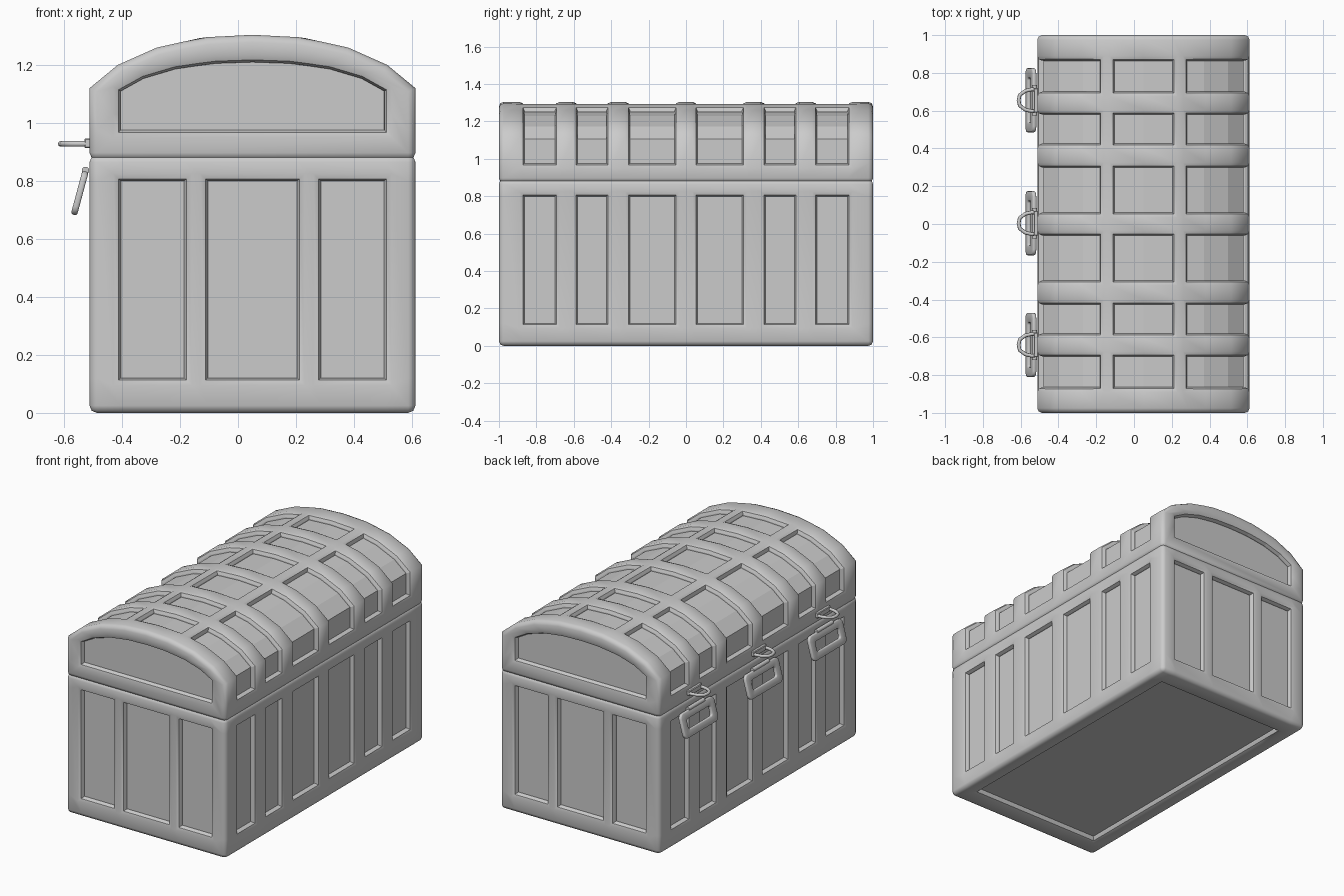
import bpy, bmesh, math
from mathutils import Vector, Matrix

if "Cube" in bpy.data.objects:
    bpy.data.objects.remove(bpy.data.objects["Cube"])

CX = 0.05          # chest centre in x (locks stick out on -x)
HX, HY = 0.562, 1.0
XL = [-0.455, -0.235, -0.155, 0.155, 0.235, 0.455]
YL = [-0.865, -0.70, -0.58, -0.425, -0.30, -0.06, 0.06, 0.30, 0.425, 0.58, 0.70, 0.865]


def in_panel(v, lines):
    """True when v lies in an even gap (0-1, 2-3, ...) between the lines."""
    return any(lines[i] < v < lines[i + 1] for i in range(0, len(lines), 2))


def add_object(bm, name, loc=(0, 0, 0)):
    me = bpy.data.meshes.new(name)
    bm.to_mesh(me)
    bm.free()
    ob = bpy.data.objects.new(name, me)
    ob.location = loc
    bpy.context.collection.objects.link(ob)
    return ob


def sharpen(bm, angle=1.0):
    for e in bm.edges:
        e.smooth = e.calc_face_angle(0) < angle


def sink_and_round(bm, panels, depth, width):
    """Push the panels in, then round every convex rim and corner."""
    for f in bm.faces:
        f.smooth = True
    for f in panels:
        f.smooth = False
    bmesh.ops.inset_region(bm, faces=panels, thickness=0.0008, depth=-depth,
                           use_even_offset=True, use_boundary=True)
    bm.normal_update()
    edges = [e for e in bm.edges if e.is_manifold and e.calc_face_angle_signed(0) > 1.05]
    bmesh.ops.bevel(bm, geom=edges, offset=width, offset_type='OFFSET', segments=2,
                    profile=0.5, affect='EDGES', clamp_overlap=True)
    bm.normal_update()
    sharpen(bm)


# Lower box: a cut-up cuboid with sunken panels between its bars
ZT = 0.89
bm = bmesh.new()
bmesh.ops.create_cube(bm, size=1, matrix=Matrix.Translation((0, 0, ZT / 2)) @
                      Matrix.Diagonal((2 * HX, 2 * HY, ZT, 1)))
for axis, lines in enumerate((XL, YL, [0.12, 0.80])):
    for v in lines:
        no = Vector((0, 0, 0))
        no[axis] = 1
        bmesh.ops.bisect_plane(bm, geom=bm.verts[:] + bm.edges[:] + bm.faces[:],
                               plane_co=no * v, plane_no=no)
bm.normal_update()
panels = []
for f in bm.faces:
    c, n = f.calc_center_median(), f.normal
    mid = 0.12 < c.z < 0.80
    if (abs(n.x) > 0.9 and mid and in_panel(c.y, YL)) or \
       (abs(n.y) > 0.9 and mid and in_panel(c.x, XL)) or \
       (n.z < -0.9 and abs(c.x) < 0.455 and abs(c.y) < 0.865):
        panels.append(f)
sink_and_round(bm, panels, 0.032, 0.025)
add_object(bm, "chest_body", (CX, 0, 0))

# Domed lid: arch profile swept along y, panels sunk between ribs
half = [(HX, 0.872), (HX, 0.975), (HX, 1.12), (0.465, 1.20), (0.33, 1.26),
        (0.235, 1.281), (0.155, 1.296), (0, 1.304)]
prof = half + [(-x, z) for x, z in half[-2::-1]]
ys = [-HY] + YL + [HY]
bm = bmesh.new()
rows = [[bm.verts.new((x, y, z)) for x, z in prof] for y in ys]
panels = []
for j in range(len(ys) - 1):
    for i in range(len(prof) - 1):
        f = bm.faces.new((rows[j][i], rows[j + 1][i], rows[j + 1][i + 1], rows[j][i + 1]))
        mx = abs(prof[i][0] + prof[i + 1][0]) / 2
        mz = (prof[i][1] + prof[i + 1][1]) / 2
        if in_panel((ys[j] + ys[j + 1]) / 2, YL) and mz > 0.975 and not 0.155 < mx < 0.235:
            panels.append(f)
for row in (rows[0], rows[-1]):
    inner = [bm.verts.new((v.co.x * 0.81, v.co.y, 0.975 + (v.co.z - 0.872) * 0.545)) for v in row]
    n = len(row)
    for i in range(n):
        k = (i + 1) % n
        bm.faces.new((row[i], row[k], inner[k], inner[i]))
    panels.append(bm.faces.new(inner))
bmesh.ops.holes_fill(bm, edges=[e for e in bm.edges if e.is_boundary], sides=0)
bmesh.ops.recalc_face_normals(bm, faces=bm.faces[:])
sink_and_round(bm, panels, 0.032, 0.025)
add_object(bm, "chest_lid", (CX, 0, 0))


def round_rect(w, h, r, n=3):
    pts = []
    for q, (sx, sy) in enumerate(((1, 1), (-1, 1), (-1, -1), (1, -1))):
        for k in range(n + 1):
            a = math.pi / 2 * (q + k / n)
            pts.append((sx * (w / 2 - r) + r * math.cos(a), sy * (h / 2 - r) + r * math.sin(a)))
    return pts


def box(name, size, loc):
    bm = bmesh.new()
    bmesh.ops.create_cube(bm, size=1, matrix=Matrix.Diagonal((*size, 1)))
    bmesh.ops.bevel(bm, geom=bm.edges[:], offset=0.004, segments=1, affect='EDGES')
    return add_object(bm, name, loc)


def hasp_plate(name, loc):
    """Hanging slotted plate, tilted away from the box."""
    loops = []
    for pts, t in ((round_rect(0.34, 0.155, 0.03), 0.011), (round_rect(0.34, 0.155, 0.03), -0.011),
                   (round_rect(0.235, 0.06, 0.012), -0.011), (round_rect(0.235, 0.06, 0.012), 0.011)):
        loops.append([(t, u, v) for u, v in pts])
    bm = bmesh.new()
    vs = [[bm.verts.new(p) for p in lp] for lp in loops]
    n = len(vs[0])
    for a in range(4):
        for i in range(n):
            k = (i + 1) % n
            b = (a + 1) % 4
            bm.faces.new((vs[a][i], vs[a][k], vs[b][k], vs[b][i]))
    bmesh.ops.recalc_face_normals(bm, faces=bm.faces[:])
    rims = [e for e in bm.edges if e.calc_face_angle(0) > 1.2]
    bmesh.ops.bevel(bm, geom=rims, offset=0.007, segments=2, profile=0.5, affect='EDGES')
    for f in bm.faces:
        f.smooth = True
    sharpen(bm)
    ob = add_object(bm, name, loc)
    ob.rotation_euler = (0, math.radians(15), 0)


def staple(name, loc):
    """Loop of rod sticking out of the lid."""
    cu = bpy.data.curves.new(name, 'CURVE')
    cu.dimensions = '3D'
    cu.bevel_depth = 0.01
    cu.bevel_resolution = 2
    arc = [(0.02, 0.05), (-0.03, 0.058), (-0.065, 0.05), (-0.095, 0.028), (-0.101, 0)]
    pts = arc + [(x, -y) for x, y in arc[-2::-1]]
    sp = cu.splines.new('POLY')
    sp.points.add(len(pts) - 1)
    for p, (x, y) in zip(sp.points, pts):
        p.co = (x, y, 0, 1)
    ob = bpy.data.objects.new(name, cu)
    ob.location = loc
    bpy.context.collection.objects.link(ob)


# Three locks on the -x side
for i, y in enumerate((-0.64, 0.004, 0.655)):
    box(f"staple_base_{i}", (0.026, 0.13, 0.034), (-0.517, y, 0.93))
    staple(f"staple_{i}", (-0.51, y, 0.928))
    hasp_plate(f"hasp_plate_{i}", (-0.546, y, 0.758))
    bm = bmesh.new()
    bmesh.ops.create_cone(bm, cap_ends=True, segments=12, radius1=0.013, radius2=0.013, depth=0.16,
                          matrix=Matrix.Rotation(math.pi / 2, 4, 'X'))
    for f in bm.faces:
        f.smooth = len(f.verts) == 4
    sharpen(bm)
    add_object(bm, f"hasp_hinge_{i}", (-0.526, y, 0.836))
